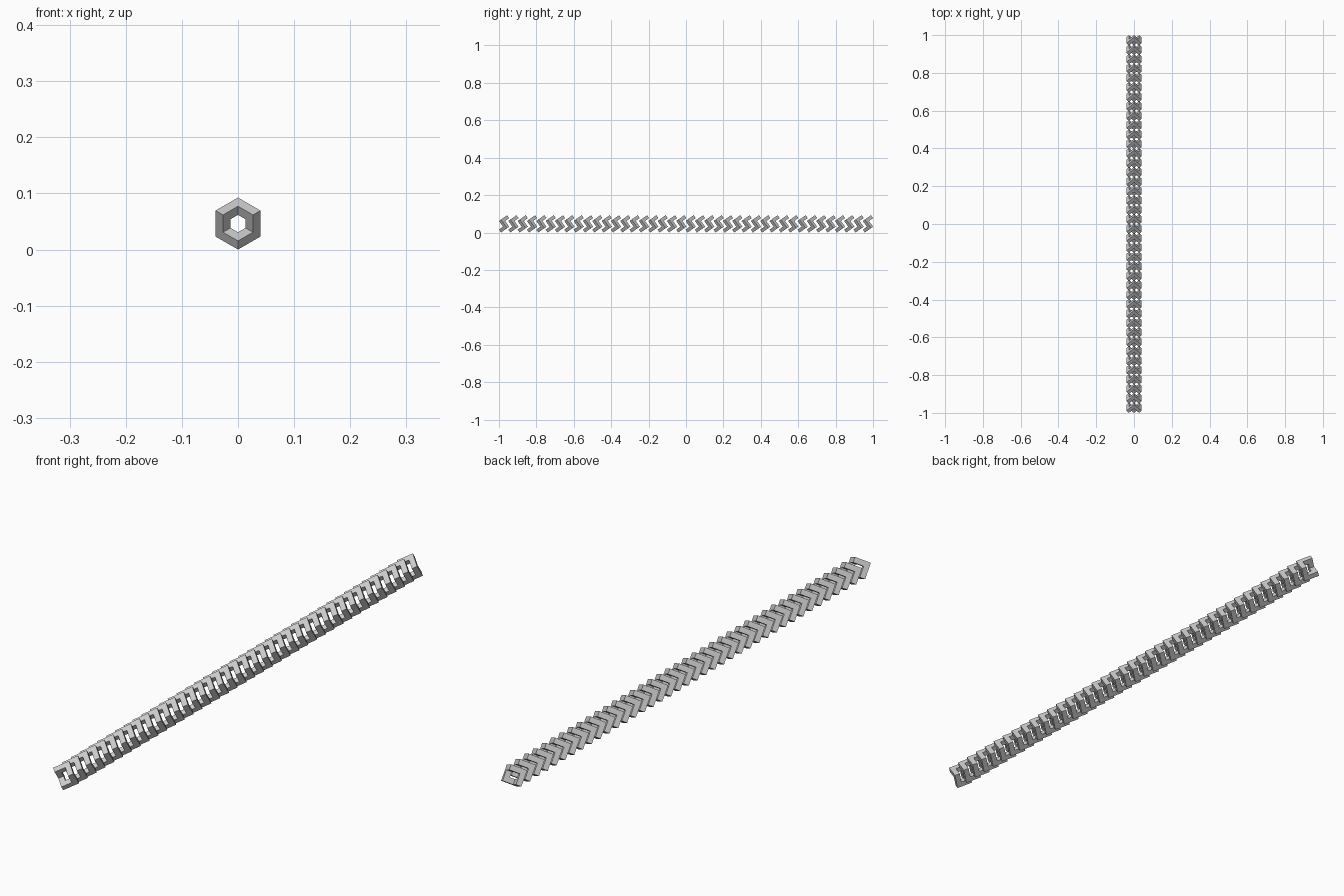
import bpy, bmesh, math
from itertools import product
from mathutils import Vector

if "Cube" in bpy.data.objects:
    bpy.data.objects.remove(bpy.data.objects["Cube"])

BAR = 0.0189      # bar thickness
COUNT = 40        # number of links
LENGTH = 2.0

# Cube axes tilted so the body diagonal runs along y
flat, rise = math.sqrt(2 / 3), 1 / math.sqrt(3)
axes = [Vector((flat * math.cos(math.radians(a)), rise, flat * math.sin(math.radians(a))))
        for a in (30, 150, -90)]

# Zigzag hexagonal ring: six edges of a 3x3x3 cube, skipping two opposite corners
cells = {c for c in product(range(3), repeat=3) if 0 in c and 2 in c}

bm = bmesh.new()
corners = {}


def corner(p):
    if p not in corners:
        corners[p] = bm.verts.new(sum((axes[i] * (p[i] - 1.5) * BAR for i in range(3)), Vector()))
    return corners[p]


# Outer skin of the ring
for c in cells:
    for axis, side in product(range(3), (0, 1)):
        n = list(c)
        n[axis] += 2 * side - 1
        if tuple(n) in cells:
            continue
        u, v = [i for i in range(3) if i != axis]
        quad = []
        for du, dv in ((0, 0), (1, 0), (1, 1), (0, 1)):
            p = list(c)
            p[axis] += side
            p[u] += du
            p[v] += dv
            quad.append(corner(tuple(p)))
        bm.faces.new(quad)
bmesh.ops.recalc_face_normals(bm, faces=bm.faces[:])
bmesh.ops.dissolve_limit(bm, angle_limit=0.01, verts=bm.verts[:], edges=bm.edges[:])

ys = [v.co.y for v in bm.verts]
zs = [v.co.z for v in bm.verts]
ring_depth = max(ys) - min(ys)
bmesh.ops.translate(bm, verts=bm.verts[:],
                    vec=(0, -LENGTH / 2 - min(ys), -min(zs)))
mesh = bpy.data.meshes.new("zigzag_links")
bm.to_mesh(mesh)
bm.free()
links = bpy.data.objects.new("zigzag_links", mesh)
bpy.context.collection.objects.link(links)

# Row of links along y
row = links.modifiers.new("row", 'ARRAY')
row.count = COUNT
row.use_relative_offset = False
row.use_constant_offset = True
row.constant_offset_displace = (0, (LENGTH - ring_depth) / (COUNT - 1), 0)
